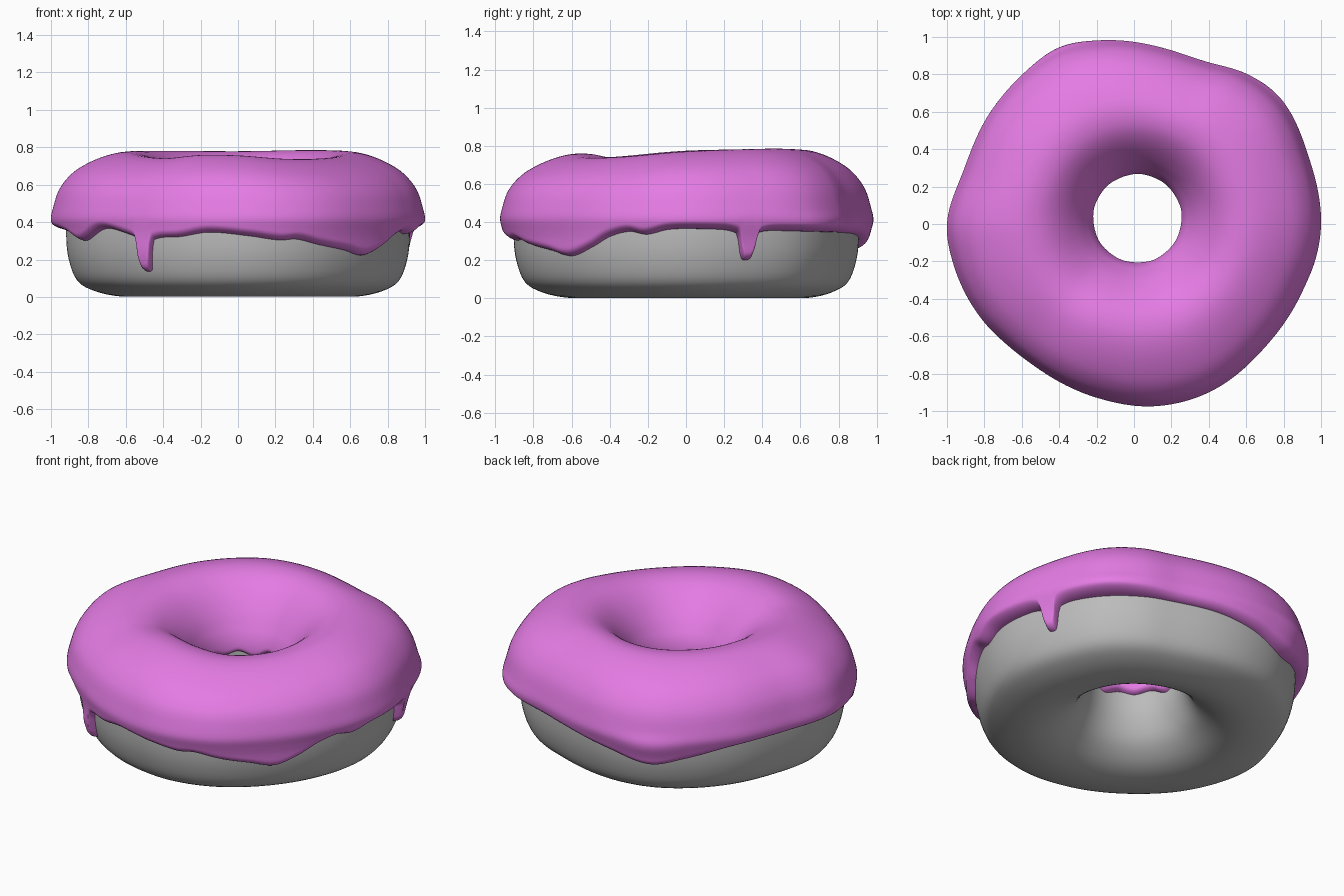
import bpy, math

if "Cube" in bpy.data.objects:
    bpy.data.objects.remove(bpy.data.objects["Cube"])


def material(name, rgb):
    m = bpy.data.materials.new(name)
    m.diffuse_color = (*rgb, 1)
    m.use_nodes = True
    m.node_tree.nodes["Principled BSDF"].inputs["Base Color"].default_value = m.diffuse_color
    return m


def hermite(pts, x, period=None):
    """Smooth interpolation through sorted (x, value) points, optionally periodic."""
    if period:
        x %= period
        pts = ([(a - period, v) for a, v in pts[-3:]] + pts
               + [(a + period, v) for a, v in pts[:3]])
    x = min(max(x, pts[0][0]), pts[-1][0])
    i = 0
    while i < len(pts) - 2 and pts[i + 1][0] < x:
        i += 1

    def slope(k):
        a, b = pts[max(k - 1, 0)], pts[min(k + 1, len(pts) - 1)]
        return (b[1] - a[1]) / (b[0] - a[0])
    (x0, y0), (x1, y1) = pts[i], pts[i + 1]
    h = x1 - x0
    t = (x - x0) / h
    return ((2*t**3 - 3*t*t + 1) * y0 + (t**3 - 2*t*t + t) * h * slope(i)
            + (3*t*t - 2*t**3) * y1 + (t**3 - t*t) * h * slope(i + 1))


def smooth_path(pts, steps, closed):
    """Catmull-Rom through (r, z) points."""
    n = len(pts)
    get = (lambda k: pts[k % n]) if closed else (lambda k: pts[min(max(k, 0), n - 1)])
    out = []
    for i in range(n if closed else n - 1):
        a, b, c, d = (get(i + k) for k in (-1, 0, 1, 2))
        for s in range(steps):
            t = s / steps
            out.append(tuple(0.5 * (2*b[k] + (c[k] - a[k]) * t
                       + (2*a[k] - 5*b[k] + 4*c[k] - d[k]) * t*t
                       + (3*b[k] - a[k] - 3*c[k] + d[k]) * t**3) for k in (0, 1)))
    if not closed:
        out.append(pts[-1])
    return out


def ramp(x, a, b):
    t = min(max((x - a) / (b - a), 0), 1)
    return t * t * (3 - 2 * t)


# Uneven outer outline (angle, radius) and height change of the icing crest
OUTLINE = [(0, 1.0), (20, 1.0), (39, 1.025), (53, 1.0), (66, .95), (78, .95), (100, .995),
           (113, 1.012), (127, .995), (141, .975), (162, .955), (180, 1.0), (192, .99),
           (212, .96), (225, .935), (237, .928), (258, .95), (276, .98), (294, .985),
           (317, .962), (338, .97), (350, .99)]
CREST = [(0, 0), (45, .014), (90, .008), (135, .01), (180, .004), (225, -.03), (250, -.012),
         (270, -.015), (295, -.033), (325, -.028)]


def icing_outline(d):
    return hermite(OUTLINE, d, 360)


def dough_outline(d):
    return .98 + .6 * (icing_outline(d) - .98)


def place(deg, r, z, outline):
    s = ramp(r, .25, .95)
    rr = r * (1 + (outline(deg) - 1) * s)
    a = math.radians(deg)
    lift = hermite(CREST, deg, 360) * ramp(z, .45, .74)
    return (rr * math.cos(a) + .018 * (1 - s), rr * math.sin(a) + .03 * (1 - s), z + lift)


def sweep(name, section, count, closed, mat, outline):
    rows = [[place(d, r, z, outline) for r, z in section(d)]
            for d in (360 * i / count for i in range(count))]
    m = len(rows[0])
    faces = []
    for i in range(count):
        j = (i + 1) % count
        for k in range(m if closed else m - 1):
            n = (k + 1) % m
            faces.append((i*m + k, j*m + k, j*m + n, i*m + n))
    me = bpy.data.meshes.new(name)
    me.from_pydata([v for row in rows for v in row], [], faces)
    me.materials.append(mat)
    for p in me.polygons:
        p.use_smooth = True
    ob = bpy.data.objects.new(name, me)
    bpy.context.collection.objects.link(ob)


# Dough ring, counter-clockwise section from the bottom outwards
DOUGH = [(.64, .003), (.77, .03), (.865, .085), (.912, .2), (.926, .33), (.915, .45), (.86, .57),
         (.76, .65), (.6, .68), (.45, .63), (.35, .54), (.29, .45), (.27, .36), (.285, .25),
         (.34, .13), (.43, .05), (.53, .01)]
dough_path = smooth_path(DOUGH, 4, True)
sweep("dough", lambda d: dough_path, 144, True,
      material("plain grey dough", (.5, .5, .5)), dough_outline)

# Icing: lower edge height by angle, drips added on top
EDGE = [(0, .365), (15, .36), (30, .355), (45, .35), (65, .345), (82, .335), (98, .3),
        (113, .25), (124, .285), (142, .345), (165, .36), (185, .36), (197, .34), (206, .3),
        (218, .365), (230, .335), (248, .32), (260, .345), (274, .325), (284, .303),
        (290, .308), (298, .28), (309, .25), (318, .222), (327, .27), (334, .325), (341, .35),
        (347, .335), (354, .36)]
DRIPS = [(236, .135), (20, .2)]
BULGES = [(113, .022), (44, .015)]
DOUGH_SIDE = [(.0, .64), (.03, .77), (.085, .865), (.2, .912), (.33, .926), (.45, .915)]
ICING_SIDE = [(.1, .95), (.3, .98), (.36, .992), (.42, 1.0), (.48, .988)]
TOP = [(.99, .47), (.957, .57), (.89, .655), (.8, .714), (.69, .757), (.59, .771), (.49, .75),
       (.4, .69), (.32, .6), (.265, .51)]
top_path = smooth_path(TOP, 4, False)


def near(d, pos):
    return ((d - pos + 180) % 360) - 180


def icing_section(d):
    e = hermite(EDGE, d, 360)
    for pos, low in DRIPS:
        x = near(d, pos)
        e -= .03 * math.exp(-(x / 4.5) ** 2)
        e += (low - e) * math.exp(-abs(x / 2.5) ** 5)
    bulge = sum(b * math.exp(-(near(d, p) / 11) ** 2) for p, b in BULGES)
    ratio = dough_outline(d) / icing_outline(d)
    inner = .38 + .013 * math.sin(math.radians(9 * d)) + .01 * math.sin(math.radians(5 * d + 40))
    out = []
    # Outer skirt with rounded lip
    for k in range(18):
        z = e + (k / 18) ** 1.6 * (.47 - e)
        f = math.sqrt(max(0, 1 - (1 - min((z - e) / .04, 1)) ** 2))
        base = hermite(DOUGH_SIDE, z) * ratio - .008
        w = ramp(z, .22, .42)
        skin = (base + .055) * (1 - w) + hermite(ICING_SIDE, z) * w
        skin += bulge * (1 - ramp(z, .36, .47))
        out.append((base + (skin - base) * f, z))
    out += top_path
    # Inner skirt down into the hole
    for k in range(1, 11):
        z = inner + (1 - k / 10) ** 1.5 * (.51 - inner)
        f = math.sqrt(max(0, 1 - (1 - min((z - inner) / .03, 1)) ** 2))
        wall = .235 + .03 * (max(z - .39, 0) / .12) ** 2
        out.append((.285 + (wall - .285) * f, z))
    return out


sweep("icing", icing_section, 540, False,
      material("pink icing", (.78, .2, .78)), icing_outline)
